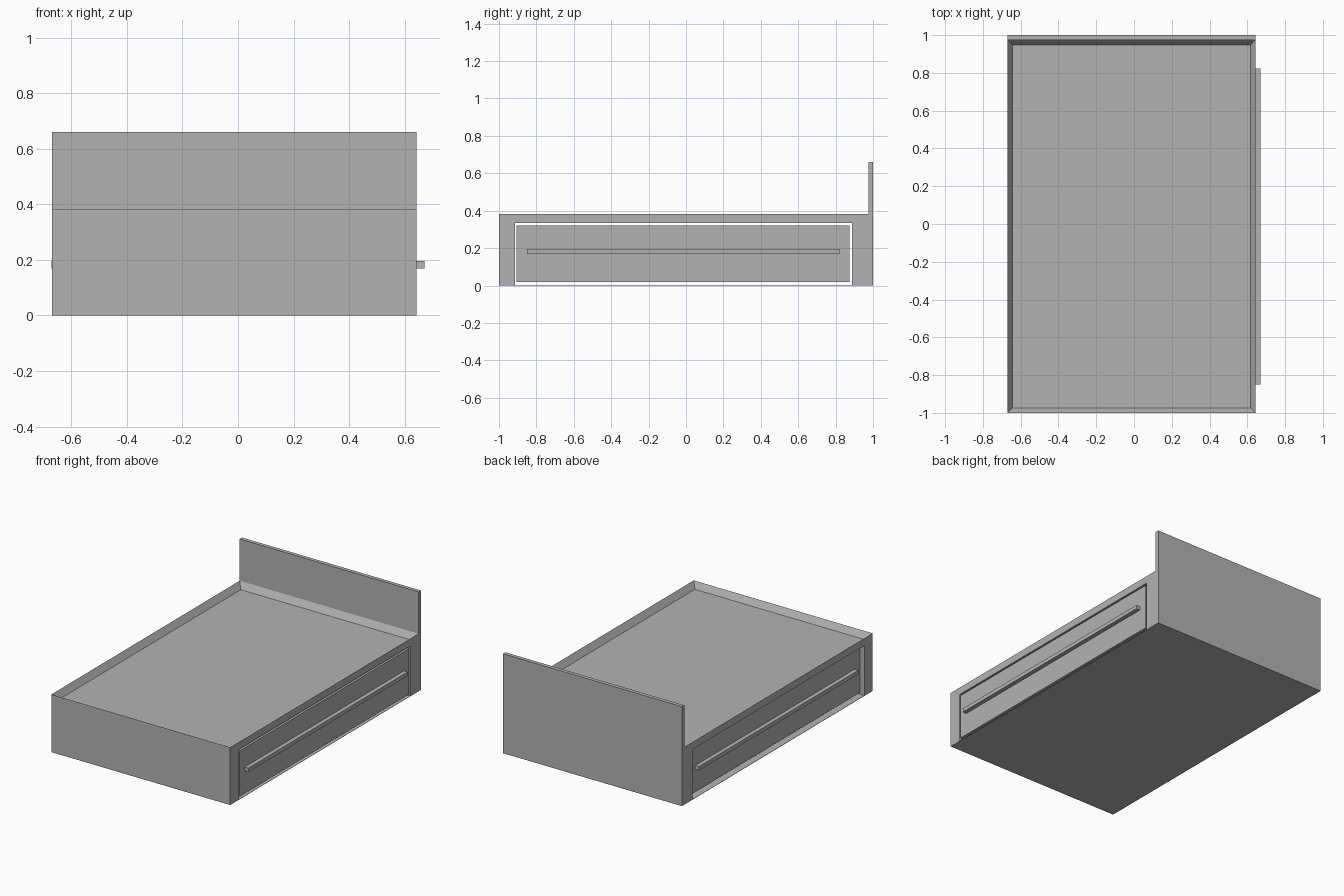
import bpy
import bmesh
from mathutils import Vector

default_cube = bpy.data.objects.get("Cube")
if default_cube:
    bpy.data.objects.remove(default_cube, do_unlink=True)

# One flat grey for the whole bed
grey = bpy.data.materials.new("plain_grey")
grey.use_nodes = True
colour = (0.45, 0.45, 0.45, 1)
grey.diffuse_color = colour
grey.node_tree.nodes["Principled BSDF"].inputs["Base Color"].default_value = colour


def finish(name, bm):
    bmesh.ops.recalc_face_normals(bm, faces=bm.faces)
    mesh = bpy.data.meshes.new(name)
    bm.to_mesh(mesh)
    bm.free()
    mesh.materials.append(grey)
    obj = bpy.data.objects.new(name, mesh)
    bpy.context.collection.objects.link(obj)
    return obj


def box(name, x, y, z):
    """Box from (low, high) ranges on each axis."""
    bm = bmesh.new()
    bmesh.ops.create_cube(bm, size=1)
    for v in bm.verts:
        v.co = Vector([(r[0] + r[1]) / 2 + c * (r[1] - r[0])
                       for c, r in zip(v.co, (x, y, z))])
    return finish(name, bm)


LEFT, RIGHT = -0.67, 0.643       # frame sides
FRONT, BACK = -1.0, 0.975        # frame ends, headboard behind
TOP, LINTEL = 0.383, 0.334       # rim height and drawer opening height
RIM = 0.027

# Frame: an arch profile with a drawer opening right through it
profile = [(FRONT, 0), (-0.914, 0), (-0.914, LINTEL), (0.888, LINTEL),
           (0.888, 0), (BACK, 0), (BACK, TOP), (FRONT, TOP)]
bm = bmesh.new()
side = bm.faces.new([bm.verts.new((LEFT, y, z)) for y, z in profile])
result = bmesh.ops.extrude_face_region(bm, geom=[side])
bmesh.ops.translate(bm, vec=(RIGHT - LEFT, 0, 0),
                    verts=[g for g in result["geom"] if isinstance(g, bmesh.types.BMVert)])
bmesh.ops.recalc_face_normals(bm, faces=bm.faces)

# Sunken bed deck inside a narrow rim
deck = [f for f in bm.faces if f.calc_center_median().z > TOP - 0.001]
bmesh.ops.inset_region(bm, faces=deck, thickness=RIM, use_even_offset=True)
bmesh.ops.translate(bm, vec=(0, 0, -0.042), verts=deck[0].verts)
finish("bed_frame", bm)

box("headboard", (LEFT, RIGHT), (BACK, 1.0), (0, 0.66))
box("bottom_panel", (LEFT, RIGHT), (-0.914, 0.888), (0, 0.002))

# Drawers and their bar handles on both sides
for name, s in (("left", 1), ("right", -1)):
    box(name + "_drawer", sorted((0, s * RIGHT)), (-0.905, 0.875), (0.019, 0.322))
    box(name + "_handle", sorted((s * 0.642, s * 0.671)), (-0.85, 0.822), (0.169, 0.195))
